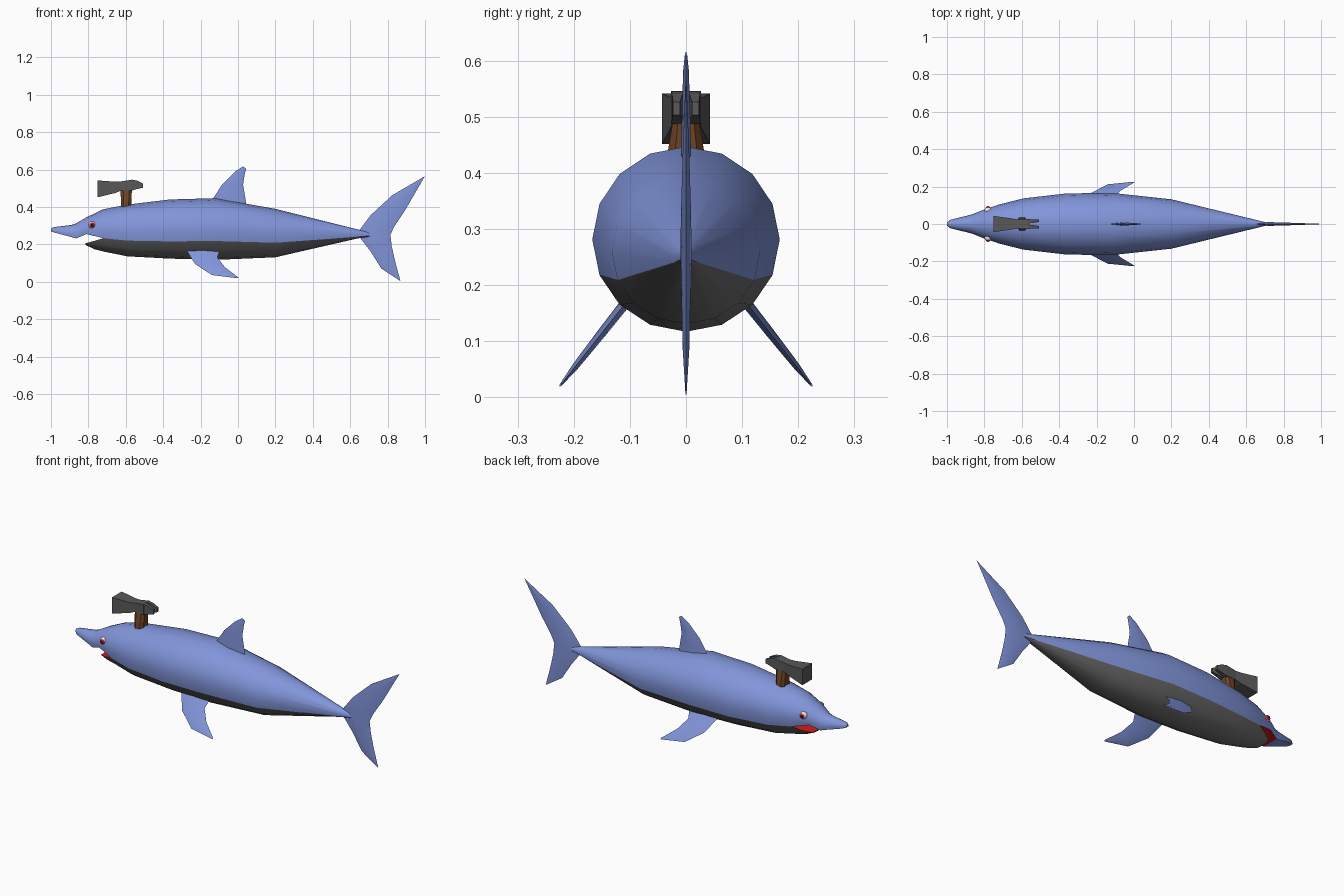
import bpy, math
from mathutils import Vector

if "Cube" in bpy.data.objects:
    bpy.data.objects.remove(bpy.data.objects["Cube"])


def material(name, color):
    m = bpy.data.materials.new(name)
    m.diffuse_color = (*color, 1)
    m.use_nodes = True
    m.node_tree.nodes["Principled BSDF"].inputs["Base Color"].default_value = m.diffuse_color
    return m


BLUE = material("blue", (0.22, 0.30, 0.70))
GREY = material("grey", (0.16, 0.16, 0.16))
STEEL = material("steel", (0.10, 0.10, 0.10))
WOOD = material("wood", (0.16, 0.06, 0.02))
RED = material("red", (0.65, 0.01, 0.01))
WHITE = material("white", (0.85, 0.80, 0.80))
BLACK = material("black", (0.01, 0.01, 0.01))


def build(name, verts, faces, mats, red_faces=(), angle=None):
    me = bpy.data.meshes.new(name)
    me.from_pydata([tuple(v) for v in verts], [], faces)
    for m in mats:
        me.materials.append(m)
    for i in red_faces:
        me.polygons[i].material_index = 1
    ob = bpy.data.objects.new(name, me)
    bpy.context.collection.objects.link(ob)
    bpy.ops.object.select_all(action='DESELECT')
    ob.select_set(True)
    bpy.context.view_layer.objects.active = ob
    bpy.ops.object.mode_set(mode='EDIT')
    bpy.ops.mesh.select_all(action='SELECT')
    bpy.ops.mesh.normals_make_consistent(inside=False)
    bpy.ops.object.mode_set(mode='OBJECT')
    if angle:
        bpy.ops.object.shade_smooth_by_angle(angle=math.radians(angle))
    return ob


def loft(name, rings, mats, angle=None, red_range=None):
    """Closed loft; the edge joining last and first ring point can be red."""
    n = len(rings[0])
    verts = [v for r in rings for v in r]
    faces, red = [], []
    for i in range(len(rings) - 1):
        for j in range(n):
            k = (j + 1) % n
            if j == n - 1 and red_range and red_range[0] <= i < red_range[1]:
                red.append(len(faces))
            faces.append((i*n + j, i*n + k, (i+1)*n + k, (i+1)*n + j))
    faces.append(tuple(range(n)))
    faces.append(tuple(range(len(verts) - n, len(verts))))
    return build(name, verts, faces, mats, red, angle)


# Body: 16-sided sections split at the colour seam
S0 = math.sin(math.radians(-22.5))


def upper(x, top, seam, w):
    ring = []
    for i in range(11):
        a = math.radians(-22.5 + 22.5 * i)
        ring.append((x, w * math.cos(a), seam + (top - seam) * (math.sin(a) - S0) / (1 - S0)))
    return ring


def lower(x, seam, bot, w):
    ring = []
    for i in range(7):
        a = math.radians(202.5 + 22.5 * i)
        ring.append((x, w * math.cos(a), seam - (seam - bot) * (S0 - math.sin(a)) / (S0 + 1)))
    return ring


# x, top, seam, bottom, half width
trunk = [(-.72, .388, .233, .162, .105), (-.59, .413, .22, .136, .137),
         (-.365, .440, .216, .124, .163), (-.125, .447, .218, .117, .167),
         (.2, .390, .209, .131, .132), (.64, .280, .240, .232, .025),
         (.71, .262, .246, .242, .008)]
snout = [(-1, .285, .270, .008), (-.985, .292, .264, .022), (-.89, .304, .239, .045),
         (-.865, .313, .232, .052), (-.81, .345, .255, .074)]
jaw = [(-.815, .206, .197, .052), (-.77, .218, .175, .083)]

loft("upper_body", [upper(*s) for s in snout] + [upper(x, t, s, w) for x, t, s, b, w in trunk],
     [BLUE, RED], 40, (3, 5))
loft("belly", [lower(*s) for s in jaw] + [lower(x, s, b, w) for x, t, s, b, w in trunk],
     [GREY, RED], 40, (0, 2))


# Fins: pairs of leading and trailing points with a thin diamond section
def fin(name, pairs, thick, normal):
    rings = []
    nrm = Vector(normal).normalized()
    for (a, b), t in zip(pairs, thick):
        a, b = Vector(a), Vector(b)
        m = a.lerp(b, 0.45)
        rings.append([a, m + nrm * t, b, m - nrm * t])
    loft(name, rings, [BLUE], 40)


def flat(pairs):
    return [((a, 0, b), (c, 0, d)) for a, b, c, d in pairs]


fin("dorsal_fin", flat([(-.14, .41, .05, .39), (-.13, .45, .043, .425), (-.085, .52, .027, .52),
                        (-.015, .59, .036, .575), (.027, .617, .043, .605)]),
    [.010, .009, .007, .005, .002], (0, 1, 0))
fin("tail_fin", flat([(1, .565, .998, .562), (.825, .463, .895, .385), (.71, .357, .835, .295),
                      (.635, .258, .815, .252), (.707, .165, .822, .19),
                      (.767, .07, .84, .11), (.864, .007, .868, .005)]),
    [.001, .006, .009, .010, .008, .006, .001], (0, 1, 0))

pectoral = [(-.28, .19, -.10, .19), (-.27, .16, -.10, .16), (-.23, .095, -.11, .13),
            (-.14, .036, -.07, .078), (-.002, .019, 0, .025)]
for side, label in ((-1, "front"), (1, "back")):
    def place(x, z):
        return (x, side * (.112 + (.163 - z) * .79), z)
    fin("pectoral_fin_" + label, [(place(a, b), place(c, d)) for a, b, c, d in pectoral],
        [.009, .009, .008, .006, .002], (0, side, .79))


# Hammer on the head
def rect(x, y0, y1, z0, z1):
    return [(x, y0, z0), (x, y1, z0), (x, y1, z1), (x, y0, z1)]


loft("hammer_head", [rect(x, -w, w, a, b) for x, w, a, b in
                     [(-.75, .043, .452, .542), (-.655, .030, .475, .535),
                      (-.625, .025, .487, .537), (-.565, .027, .487, .546)]], [STEEL])
for s in (-1, 1):
    loft("hammer_claw", [rect(x, s * i, s * o, a, b) for x, i, o, a, b in
                         [(-.57, .002, .026, .487, .546), (-.54, .006, .025, .496, .541),
                          (-.508, .011, .023, .503, .526)]], [STEEL])
loft("hammer_handle", [[(-.598 + rx * c, w * d, z) for c, d in
                        ((-1, -.6), (-.5, -1), (.5, -1), (1, -.6),
                         (1, .6), (.5, 1), (-.5, 1), (-1, .6))]
                       for z, rx, w in ((.37, .026, .038), (.44, .028, .032), (.495, .031, .023))],
     [WOOD])

# Eyes: white ball, red iris, dark pupil
for s in (-1, 1):
    for name, r, y, m in (("eye", .020, .072, WHITE), ("iris", .0165, .0775, RED),
                          ("pupil", .010, .0855, BLACK)):
        bpy.ops.mesh.primitive_uv_sphere_add(segments=16, ring_count=8, radius=r,
                                             location=(-.78, s * y, .303))
        ob = bpy.context.object
        ob.name = name
        ob.data.materials.append(m)
        bpy.ops.object.shade_smooth()
